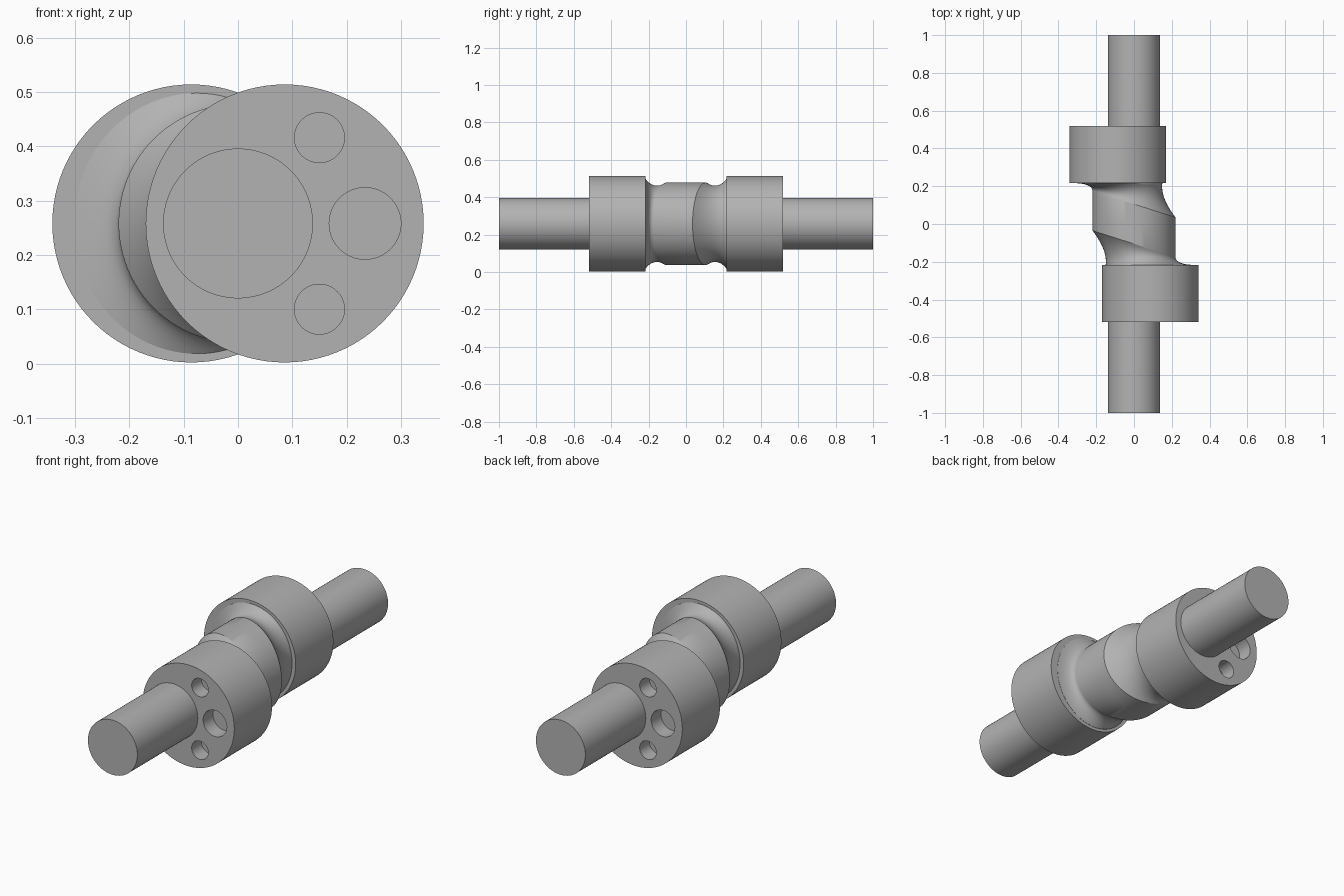
import bpy, bmesh, math
from mathutils import Matrix, Vector

cube = bpy.data.objects.get("Cube")
if cube:
    bpy.data.objects.remove(cube, do_unlink=True)

AXIS_Z = 0.258
SIDES = 96

steel = bpy.data.materials.new("plain grey steel")
steel.use_nodes = True
GREY = (0.45, 0.45, 0.45, 1)
steel.diffuse_color = GREY
steel.node_tree.nodes["Principled BSDF"].inputs["Base Color"].default_value = GREY


def finish(name, bm):
    bmesh.ops.recalc_face_normals(bm, faces=bm.faces)
    mesh = bpy.data.meshes.new(name)
    bm.to_mesh(mesh)
    bm.free()
    mesh.materials.append(steel)
    obj = bpy.data.objects.new(name, mesh)
    bpy.context.collection.objects.link(obj)
    return obj


def smooth(obj):
    bpy.ops.object.select_all(action="DESELECT")
    obj.select_set(True)
    bpy.context.view_layer.objects.active = obj
    bpy.ops.object.shade_smooth_by_angle(angle=math.radians(30))


def add_rod(bm, x, z, radius, y0, y1):
    """Capped cylinder running along y."""
    place = Matrix.Translation((x, (y0 + y1) / 2, z)) @ Matrix.Rotation(math.pi / 2, 4, "X")
    bmesh.ops.create_cone(bm, cap_ends=True, segments=SIDES, radius1=radius,
                          radius2=radius, depth=abs(y1 - y0), matrix=place)


def web_ring(t, angle):
    """Point on the concave blend from the central body (t=0) to the lobe (t=1)."""
    c, s = math.cos(angle), math.sin(angle)
    body = Vector((0.22 * c, 0.105 - 0.07 * c, 0.22 * s))
    neck = Vector((-0.04 + 0.18 * c, 0.174 - 0.036 * c, 0.18 * s))
    lobe = Vector((-0.076 + 0.226 * c, 0.216, 0.24 * s))
    return body * (1 - t) ** 2 + neck * 2 * t * (1 - t) + lobe * t * t


def central_web():
    bm = bmesh.new()
    angles = [2 * math.pi * i / SIDES for i in range(SIDES)]
    rings = [[Vector((0.22 * math.cos(a), 0, 0.22 * math.sin(a))) for a in angles]]
    steps = 14
    rings += [[web_ring(k / steps, a) for a in angles] for k in range(steps + 1)]
    rings.append([p + Vector((0, 0.02, 0)) for p in rings[-1]])
    # The front half is the back half turned half a revolution
    half = SIDES // 2
    turned = [[Vector((-p.x, -p.y, p.z)) for p in
               [ring[(half - i) % SIDES] for i in range(SIDES)]] for ring in rings[:0:-1]]
    loops = [[bm.verts.new(p + Vector((0, 0, AXIS_Z))) for p in ring] for ring in turned + rings]
    for a, b in zip(loops, loops[1:]):
        for i in range(SIDES):
            j = (i + 1) % SIDES
            bm.faces.new((a[i], a[j], b[j], b[i]))
    bm.faces.new(loops[0])
    bm.faces.new(loops[-1])
    smooth(finish("central_web", bm))


def end_parts(label, side):
    """Shaft and drilled eccentric lobe; side is -1 at the front and 1 at the back."""
    bm = bmesh.new()
    add_rod(bm, 0, AXIS_Z, 0.138, side * 0.45, side)
    smooth(finish(label + "_shaft", bm))

    bm = bmesh.new()
    add_rod(bm, -side * 0.086, AXIS_Z, 0.256, side * 0.217, side * 0.518)
    lobe = finish(label + "_eccentric_lobe", bm)

    # Blind holes in the outer face
    bm = bmesh.new()
    for x, dz, radius in ((0.15, 0.158, 0.046), (0.234, 0, 0.066), (0.15, -0.158, 0.046)):
        add_rod(bm, -side * x, AXIS_Z + dz, radius, side * 0.44, side * 0.56)
    cutter = finish(label + "_hole_cutter", bm)
    cutter.hide_render = True
    cutter.hide_set(True)
    cut = lobe.modifiers.new("holes", "BOOLEAN")
    cut.operation = "DIFFERENCE"
    cut.solver = "EXACT"
    cut.object = cutter
    bpy.ops.object.select_all(action="DESELECT")
    lobe.select_set(True)
    bpy.context.view_layer.objects.active = lobe
    bpy.ops.object.modifier_apply(modifier=cut.name)
    bpy.data.objects.remove(cutter, do_unlink=True)
    smooth(lobe)


central_web()
end_parts("front", -1)
end_parts("back", 1)
